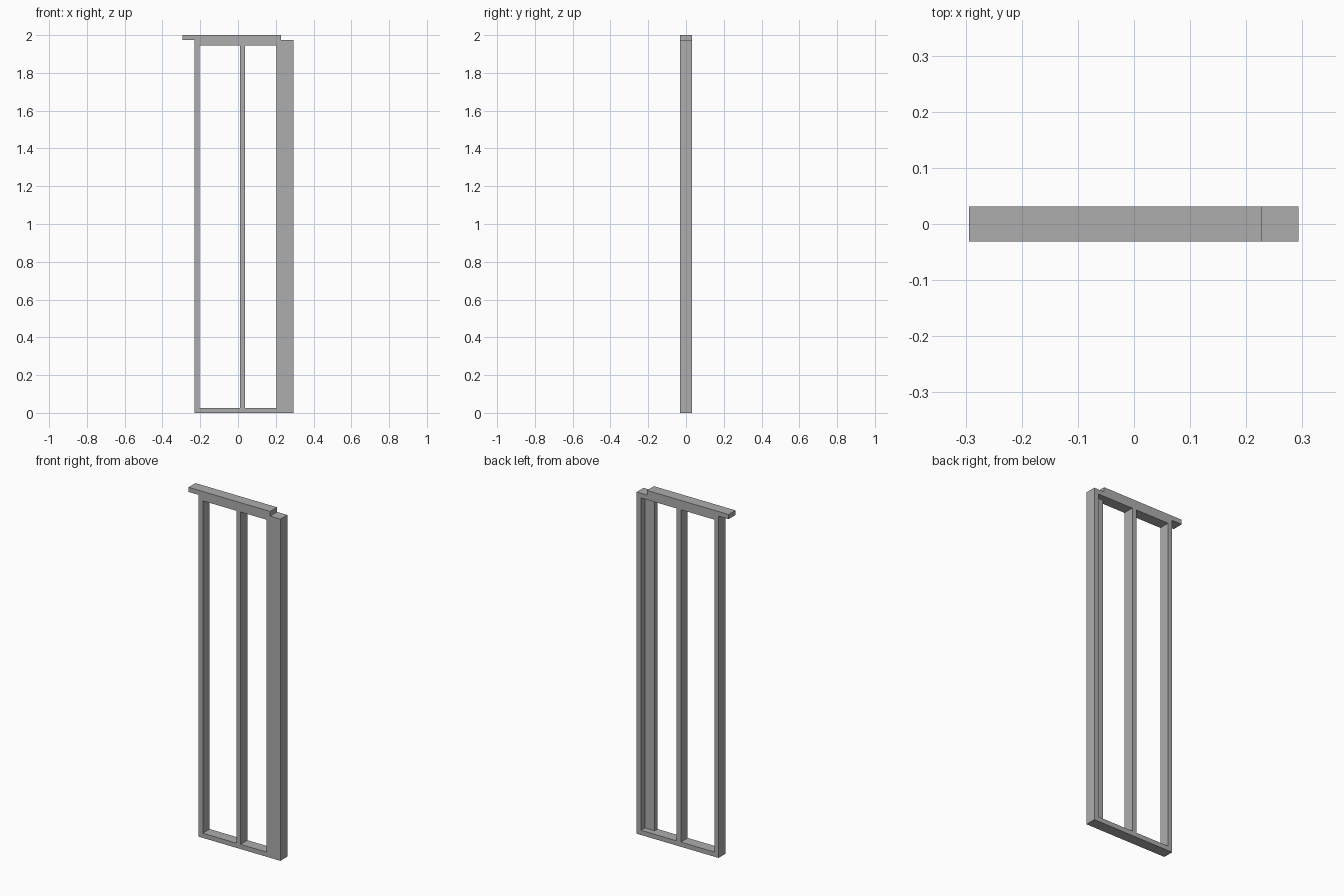
import bpy

if "Cube" in bpy.data.objects:
    bpy.data.objects.remove(bpy.data.objects["Cube"], do_unlink=True)

# Lumber section and overall frame limits
THICK, DEPTH = 0.027, 0.063
LEFT, RIGHT, END, TOP = -0.23, 0.293, -0.294, 2.0
FRONT, BACK = -DEPTH / 2, DEPTH / 2
STUD_TOP = TOP - 2 * THICK

grey = bpy.data.materials.new("plain grey")
grey.use_nodes = True
colour = (0.42, 0.42, 0.42, 1)
grey.diffuse_color = colour
grey.node_tree.nodes["Principled BSDF"].inputs["Base Color"].default_value = colour


def board(name, x, z, y=(FRONT, BACK)):
    """Square-edged board filling the given x, y and z ranges."""
    bpy.ops.mesh.primitive_cube_add(size=1)
    obj = bpy.context.object
    obj.name = name
    spans = (x, y, z)
    obj.location = [(a + b) / 2 for a, b in spans]
    obj.scale = [b - a for a, b in spans]
    bpy.ops.object.transform_apply(location=False, rotation=False, scale=True)
    obj.data.materials.append(grey)


# Horizontal plates; the upper one is shifted to lap the next wall
board("bottom_plate", (LEFT, RIGHT), (0, THICK))
board("lower_top_plate", (LEFT, RIGHT), (STUD_TOP, TOP - THICK))
board("upper_top_plate", (END, 0.227), (TOP - THICK, TOP))

# Upright studs
for name, x in (("right_stud", LEFT), ("middle_stud", 0.011),
                ("left_end_stud", RIGHT - THICK)):
    board(name, (x, x + THICK), (THICK, STUD_TOP))

# Corner stud turned flat against the front
board("flat_corner_stud", (RIGHT - THICK - DEPTH, RIGHT - THICK),
      (THICK, STUD_TOP), (FRONT, FRONT + THICK))
